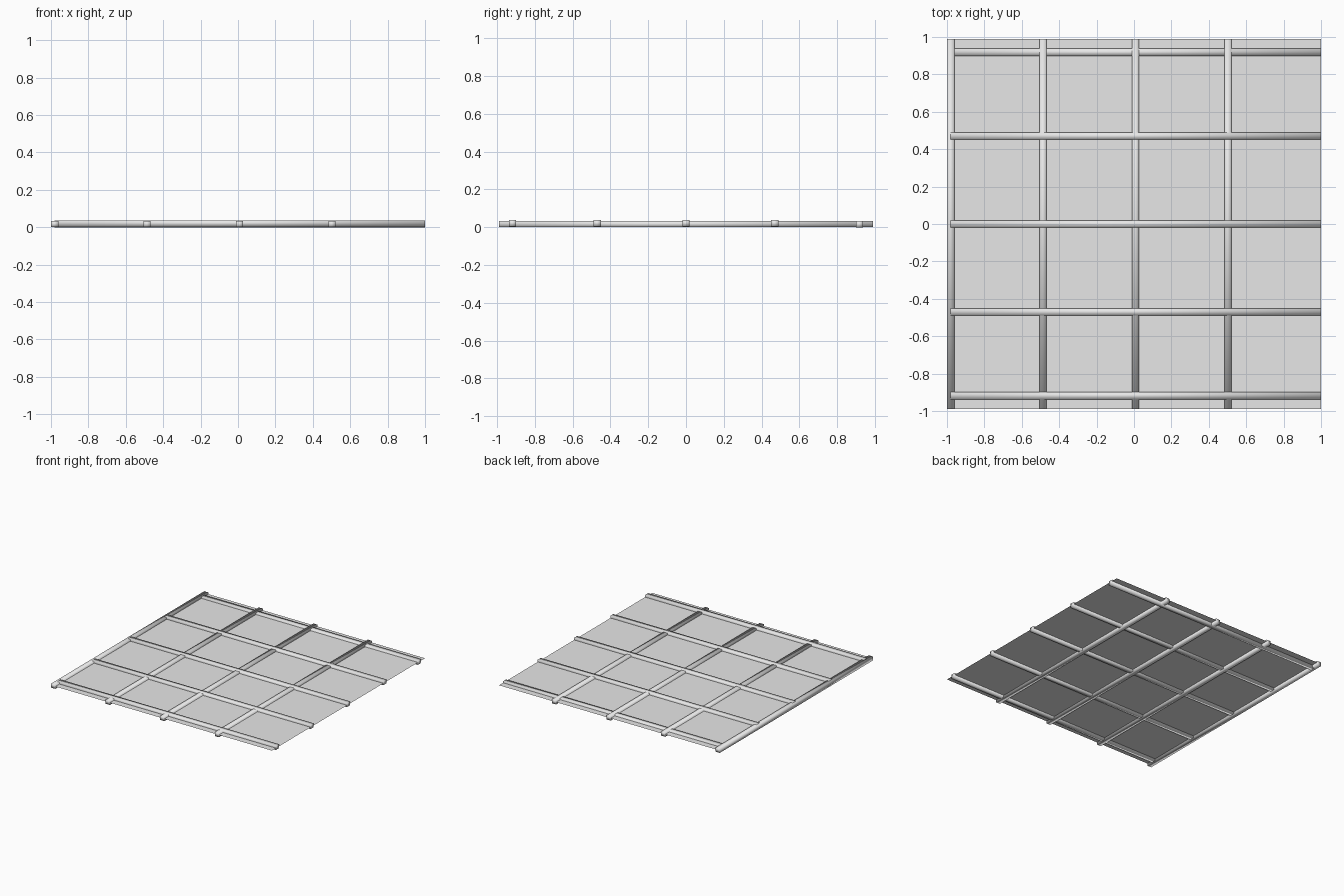
import bpy
from mathutils import Matrix, Vector

cube = bpy.data.objects.get("Cube")
if cube:
    bpy.data.objects.remove(cube, do_unlink=True)

grey = bpy.data.materials.new("plain grey")
grey.use_nodes = True
COLOR = (0.8, 0.8, 0.8, 1)
grey.diffuse_color = COLOR
grey.node_tree.nodes["Principled BSDF"].inputs["Base Color"].default_value = COLOR


def box(name, low, high, smooth=True):
    low, high = Vector(low), Vector(high)
    bpy.ops.mesh.primitive_cube_add(size=1)
    obj = bpy.context.object
    obj.name = name
    obj.data.transform(Matrix.Translation((low + high) / 2)
                       @ Matrix.Diagonal((*(high - low), 1)))
    obj.data.materials.append(grey)
    if smooth:
        bpy.ops.object.shade_smooth()
    return obj


HALF = 0.019  # half the width of a bar

# Thin sheet held halfway up the bars
bpy.ops.mesh.primitive_plane_add(size=1)
sheet = bpy.context.object
sheet.name = "sheet"
sheet.data.transform(Matrix.Translation((0.01, 0, 0.019)) @ Matrix.Diagonal((1.98, 1.98, 1, 1)))
sheet.data.materials.append(grey)

# Bars running front to back
for i in range(4):
    x = -0.98 + i * 0.494
    box(f"long_bar_{i + 1}", (x - HALF, -0.99, 0), (x + HALF, 0.99, 0.033))

# Bars running side to side; the rearmost sits slightly lower
for i, y in enumerate((-0.918, -0.47, 0, 0.47, 0.918)):
    drop = 0.005 if i == 4 else 0
    box(f"cross_bar_{i + 1}", (-0.98, y - HALF, 0.004 - drop),
        (1.0, y + HALF, 0.037 - drop))
